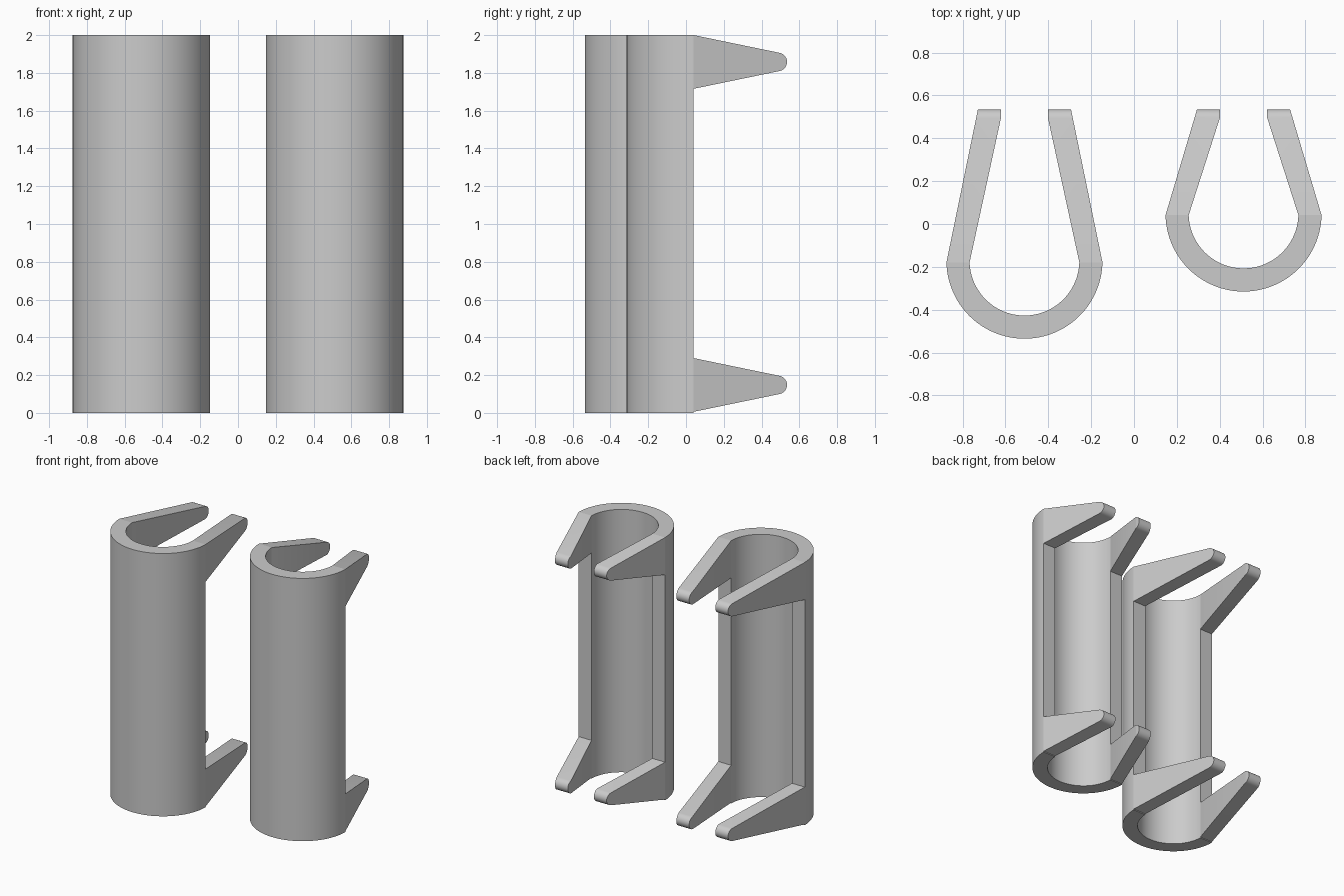
import bpy, bmesh, math

if "Cube" in bpy.data.objects:
    bpy.data.objects.remove(bpy.data.objects["Cube"])

R_OUT, R_IN, HEIGHT = 0.364, 0.256, 2.0
TIP_Y, TIP_R = 0.486, 0.049
ARM_HALF = 0.142


def finish(bm, name):
    bmesh.ops.recalc_face_normals(bm, faces=bm.faces)
    mesh = bpy.data.meshes.new(name)
    bm.to_mesh(mesh)
    bm.free()
    obj = bpy.data.objects.new(name, mesh)
    bpy.context.collection.objects.link(obj)
    bpy.context.view_layer.objects.active = obj
    bpy.ops.object.select_all(action='DESELECT')
    obj.select_set(True)
    bpy.ops.object.shade_smooth_by_angle(angle=math.radians(30))


# Half-tube body, open towards the back, ends cut flat at end_y
def half_tube(name, cx, cy, end_y, steps=64):
    bm = bmesh.new()
    rings = []
    for i in range(steps + 1):
        a = math.pi + math.pi * i / steps
        ring = []
        for r, z in ((R_OUT, 0), (R_OUT, HEIGHT), (R_IN, HEIGHT), (R_IN, 0)):
            y = end_y if i in (0, steps) else min(cy + r * math.sin(a), end_y)
            ring.append(bm.verts.new((cx + r * math.cos(a), y, z)))
        rings.append(ring)
    for p, q in zip(rings, rings[1:]):
        for k in range(4):
            n = (k + 1) % 4
            bm.faces.new((p[k], p[n], q[n], q[k]))
    bm.faces.new(rings[0])
    bm.faces.new(rings[-1])
    finish(bm, name)


# Tapered prong with a round tip, leaning inwards; side is -1 or 1
def prong(name, cx, base_y, zc, side, steps=12):
    span = TIP_Y + TIP_R - base_y
    lean = math.atan2(ARM_HALF - TIP_R, TIP_Y - base_y)
    top = math.pi / 2 - lean
    profile = [(base_y, zc - ARM_HALF)]
    for i in range(steps + 1):
        a = -top + 2 * top * i / steps
        profile.append((TIP_Y + TIP_R * math.cos(a), zc + TIP_R * math.sin(a)))
    profile.append((base_y, zc + ARM_HALF))
    bm = bmesh.new()
    outer, inner = [], []
    for y, z in profile:
        xo = R_OUT + (0.217 - R_OUT) * (y - base_y) / span
        t = min(1, (y - base_y) / (TIP_Y - base_y))
        xi = R_IN + (0.11 - R_IN) * t
        outer.append(bm.verts.new((cx + side * xo, y, z)))
        inner.append(bm.verts.new((cx + side * xi, y, z)))
    n = len(profile)
    for i in range(n):
        j = (i + 1) % n
        bm.faces.new((outer[i], outer[j], inner[j], inner[i]))
    # Side faces: flat taper plus flat round tip
    for loop in (outer, inner):
        bm.faces.new((loop[0], loop[1], loop[-2], loop[-1]))
        bm.faces.new(loop[1:-1])
    finish(bm, name)


# Left clip has long prongs, right clip has short ones
for label, cx, cy in (("left", -0.511, -0.171), ("right", 0.511, 0.049)):
    end_y = cy - 0.008
    half_tube(label + "_clip_body", cx, cy, end_y)
    for level, zc in (("lower", 0.148), ("upper", 1.858)):
        for side_name, side in (("west", -1), ("east", 1)):
            prong(f"{label}_{level}_prong_{side_name}", cx, end_y, zc, side)
